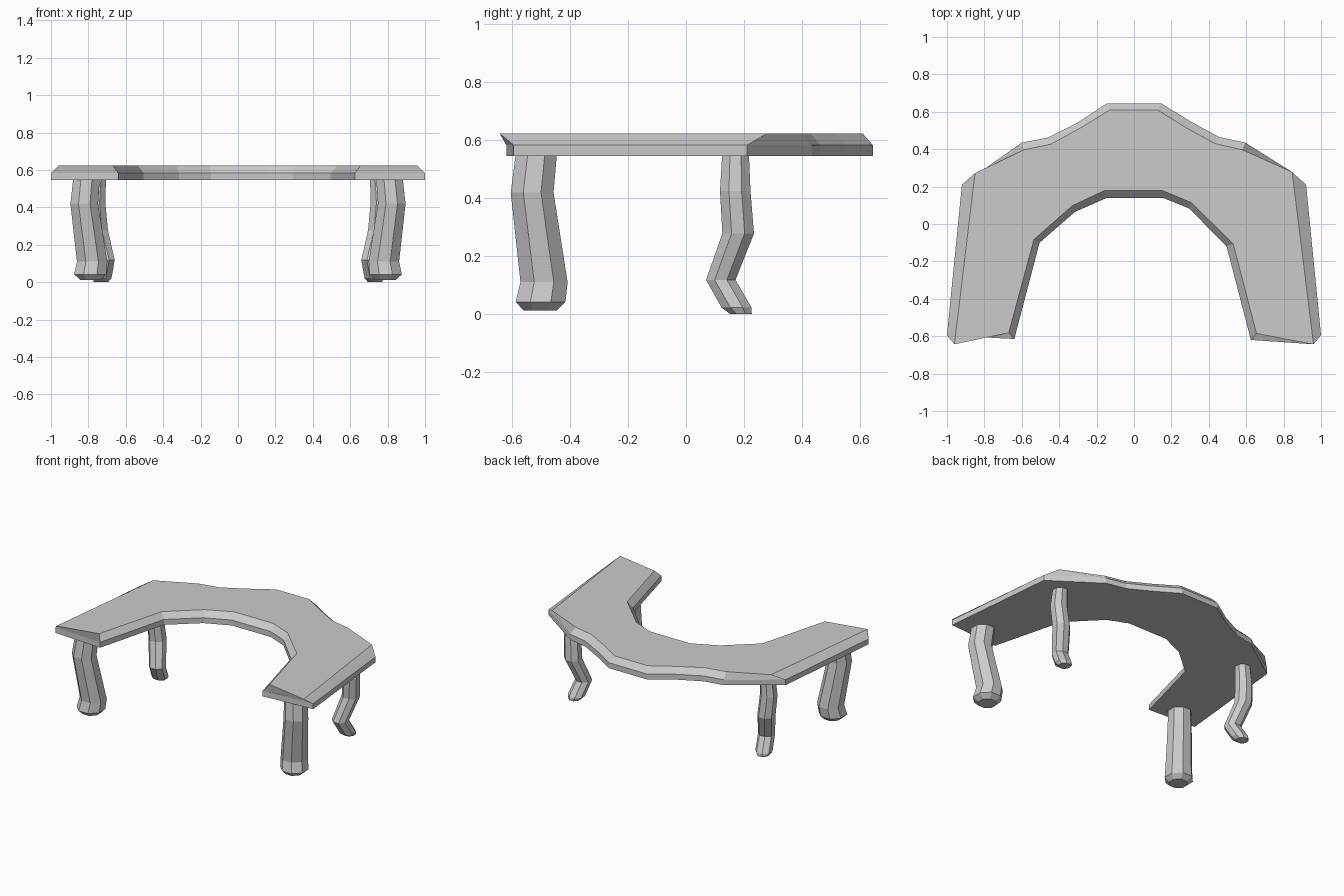
import bpy, bmesh, math

if "Cube" in bpy.data.objects:
    bpy.data.objects.remove(bpy.data.objects["Cube"])


def make_object(name, bm):
    bmesh.ops.recalc_face_normals(bm, faces=bm.faces)
    mesh = bpy.data.meshes.new(name)
    bm.to_mesh(mesh)
    bm.free()
    obj = bpy.data.objects.new(name, mesh)
    bpy.context.collection.objects.link(obj)
    return obj


def loft(name, rings):
    """Skin a list of equal-length vertex rings and cap both ends."""
    bm = bmesh.new()
    loops = [[bm.verts.new(p) for p in ring] for ring in rings]
    n = len(loops[0])
    for a, b in zip(loops, loops[1:]):
        for i in range(n):
            j = (i + 1) % n
            bm.faces.new((a[i], a[j], b[j], b[i]))
    bm.faces.new(loops[0])
    bm.faces.new(loops[-1])
    return make_object(name, bm)


# Tabletop outlines: lower edge and bevelled upper edge, point for point
lower = [(-1.0, -.595), (-.92, .21), (-.60, .435), (-.46, .462), (-.305, .54), (-.145, .645),
         (.145, .645), (.30, .55), (.455, .465), (.595, .435), (.92, .21), (1.0, -.595),
         (.625, -.62), (.495, -.12), (.295, .083), (.155, .14),
         (-.145, .14), (-.315, .065), (-.505, -.10), (-.64, -.615)]
upper = [(-.96, -.643), (-.85, .272), (-.588, .397), (-.443, .427), (-.27, .523), (-.13, .61),
         (.125, .61), (.278, .515), (.433, .43), (.578, .397), (.845, .278), (.96, -.643),
         (.655, -.585), (.53, -.105), (.305, .115), (.15, .18),
         (-.155, .18), (-.33, .098), (-.535, -.083), (-.67, -.582)]

loft("tabletop", [[(x, y, .545) for x, y in lower],
                  [(x, y, .583) for x, y in lower],
                  [(x, y, .623) for x, y in upper]])


def leg(name, stations, side, sides=8):
    """Bent eight-sided leg; stations are (x, y, z, radius)."""
    rings = []
    for x, y, z, r in stations:
        angles = [math.tau * (k + .5) / sides for k in range(sides)]
        rings.append([(side * (x + r * math.cos(a)), y + r * math.sin(a), z) for a in angles])
    return loft(name, rings)


# Thick front legs and thin back legs with kicked-out feet
front = [(.787, -.503, .012, .061), (.790, -.502, .042, .093), (.780, -.490, .11, .088),
         (.822, -.531, .42, .080), (.810, -.517, .55, .077)]
back = [(.732, .190, .0, .040), (.728, .175, .022, .056), (.710, .120, .118, .055),
        (.750, .180, .278, .059), (.762, .170, .425, .057), (.752, .171, .55, .050)]

for side, label in ((-1, "left"), (1, "right")):
    leg("front_leg_" + label, front, side)
    leg("back_leg_" + label, back, side)
